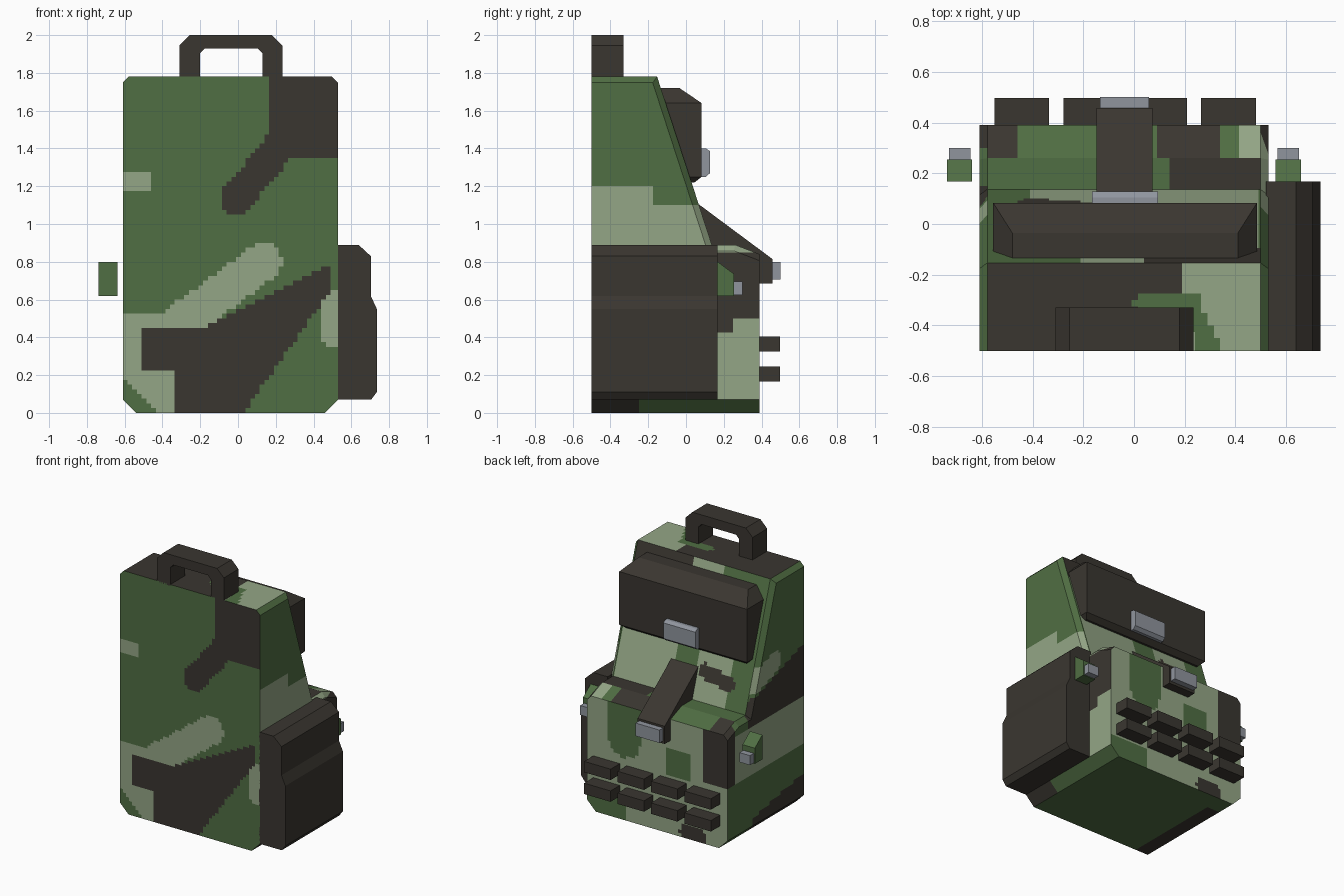
import bpy, bmesh
from mathutils import Vector

if "Cube" in bpy.data.objects:
    bpy.data.objects.remove(bpy.data.objects["Cube"])


def material(name, rgb):
    m = bpy.data.materials.new(name)
    m.diffuse_color = (*[((c / 255 + 0.055) / 1.055) ** 2.4 for c in rgb], 1)
    m.use_nodes = True
    m.node_tree.nodes["Principled BSDF"].inputs["Base Color"].default_value = m.diffuse_color
    return m


GREEN = material("forest_green", (80, 110, 67))
LIGHT = material("sage_green", (148, 166, 134))
DARK = material("dark_brown", (58, 54, 48))
METAL = material("buckle_grey", (144, 149, 158))
CX = -0.04  # middle of the bag in x


def finish(bm, name, *mats):
    bmesh.ops.recalc_face_normals(bm, faces=bm.faces)
    me = bpy.data.meshes.new(name)
    bm.to_mesh(me)
    bm.free()
    for m in mats:
        me.materials.append(m)
    ob = bpy.data.objects.new(name, me)
    bpy.context.collection.objects.link(ob)
    return ob


def prism(profile, a, b, axis):
    """Extrude a 2D profile from a to b along x (profile = y,z) or y (profile = x,z)."""
    bm = bmesh.new()
    put = (lambda p, t: (t, *p)) if axis == 'x' else (lambda p, t: (p[0], t, p[1]))
    ends = [[bm.verts.new(put(p, t)) for p in profile] for t in (a, b)]
    bm.faces.new(ends[0])
    bm.faces.new(ends[1][::-1])
    for i in range(len(profile)):
        bm.faces.new((ends[0][i - 1], ends[1][i - 1], ends[1][i], ends[0][i]))
    bmesh.ops.recalc_face_normals(bm, faces=bm.faces)
    return bm


def box(name, x, y, z, mat):
    return finish(prism([(y[0], z[0]), (y[1], z[0]), (y[1], z[1]), (y[0], z[1])], *x, 'x'), name, mat)


# Camouflage rules: one small function per side, returning a material slot
G, L, D = 0, 1, 2


def stroke(u, v, u1, v1, u2, v2, r):
    """True within r of the line from (u1, v1) to (u2, v2)."""
    p, a, d = Vector((u, v)), Vector((u1, v1)), Vector((u2 - u1, v2 - v1))
    t = min(1, max(0, (p - a).dot(d) / d.dot(d)))
    return (p - a - d * t).length < r


def front(x, z):
    if x > 0.17 and z > 1.34 or stroke(x, z, 0.26, 1.46, -0.01, 1.13, 0.085):
        return D
    if -0.33 < x < 0.48 and 1.4 * x - 0.04 < z < max(0.46, 0.54 + 0.5 * x) or -0.52 < x < 0 and 0.22 < z < 0.46:
        return D
    if x < -0.33 and z < 0.52:
        return G if x + z < -0.42 else L
    if stroke(x, z, -0.3, 0.48, 0.13, 0.8, 0.1) or stroke(x, z, 0.53, 0.56, 0.53, 0.44, 0.1):
        return L
    return L if x < -0.46 and 1.17 < z < 1.28 else G


def right(y, z):
    if y > 0.15 and z < 0.85:
        return D if z > (0.51 if y > 0.24 else 0.42) else L if z > 0.07 else G
    if z < 0.07:
        return D if y < -0.25 else G
    return L if z < (1.2 if y < -0.18 else 1.1) else G


def left(y, z):
    if y > 0.31 and 0.46 < z or z < 0.14 - 0.2 * y and y < 0.1:
        return D
    if y < 0.16 and 0.8 < z < 1.02 - 0.33 * y:
        return D
    if 0.45 < z < 0.8 or stroke(y, z, -0.15, 1.17, 0.08, 1.1, 0.08):
        return L
    return G


def pocket(x, z):
    if x < -0.41 and z > 0.46 or stroke(x, z, -0.38, 0.04, -0.28, 0.04, 0.06):
        return D
    if stroke(x, z, 0.23, 0.59, 0.23, 0.9, 0.13) or -0.32 < x < -0.12 and 0.42 < z < 0.62:
        return G
    return G if x > 0.22 and z < 0.14 else L


def slope(x, z):
    if stroke(x, z, -0.4, 1.05, -0.2, 1.09, 0.05):
        return D
    if z > 1.6:
        return L if -0.21 < x < 0.04 else D if x > 0.04 else G
    return L if -0.4 < x < -0.14 or 0.05 < x < 0.48 else G


def pocket_top(x, y):
    if y > 0.26:
        return L if x > 0.42 else D if x < -0.47 or 0.08 < x < 0.35 else G
    return D if x > 0.15 else G


def top(x, y):
    if x < -0.575 or stroke(x, y, 0.03, -0.31, 0.22, -0.31, 0.03) or stroke(x, y, 0.22, -0.31, 0.3, -0.5, 0.04):
        return G
    return L if x > 0.18 else D


def bottom(x, y):
    return D if x < -0.44 and y < 0.25 else G


def camo(n, c):
    if abs(n.x) > 0.5:
        return (right if n.x > 0 else left)(c.y, c.z)
    if n.y < -0.5:
        return front(c.x, c.z)
    if n.z < -0.5:
        return bottom(c.x, c.y)
    if n.z > 0.5:
        return (top if c.z > 1.5 else pocket_top)(c.x, c.y)
    return (slope if c.z > 0.89 else pocket)(c.x, c.z)


# Main bag: side profile with bevelled side edges, gridded so the camouflage can be painted
bm = prism([(-0.5, 0), (0.39, 0), (0.39, 0.84), (0.26, 0.89), (0.137, 0.89), (-0.153, 1.78), (-0.5, 1.78)],
           -0.61, 0.53, 'x')


def side_edges(test):
    return [e for e in bm.edges if abs(e.verts[0].co.x - e.verts[1].co.x) < 1e-4
            and test([v.co.z for v in e.verts])]


bmesh.ops.bevel(bm, geom=side_edges(lambda z: max(z) < 0.01), offset=0.07, segments=1, affect='EDGES')
bmesh.ops.bevel(bm, geom=side_edges(lambda z: min(z) > 0.8), offset=0.032, segments=1, affect='EDGES')
STEP = 0.025
for axis, lo, hi in ((0, -0.61, 0.53), (1, -0.5, 0.39), (2, 0, 1.78)):
    no = Vector([float(i == axis) for i in range(3)])
    for k in range(1, int((hi - lo) / STEP) + 1):
        bmesh.ops.bisect_plane(bm, geom=bm.verts[:] + bm.edges[:] + bm.faces[:], dist=1e-5,
                               plane_co=no * (lo + k * STEP), plane_no=no)
bmesh.ops.recalc_face_normals(bm, faces=bm.faces)
for f in bm.faces:
    f.normal_update()
    f.material_index = camo(f.normal, f.calc_center_median())
finish(bm, "bag_body", GREEN, LIGHT, DARK)

# Carry handle
outer = [(-0.31, 1.77), (-0.31, 1.945), (-0.255, 2.0), (0.18, 2.0), (0.235, 1.945), (0.235, 1.77)]
inner = [(0.13, 1.77), (0.13, 1.905), (0.105, 1.93), (-0.175, 1.93), (-0.2, 1.905), (-0.2, 1.77)]
finish(prism(outer + inner, -0.5, -0.33, 'y'), "carry_handle", DARK)

# Side pouch
finish(prism([(0.52, 0.07), (0.705, 0.07), (0.735, 0.11), (0.735, 0.55), (0.703, 0.62), (0.703, 0.83),
              (0.638, 0.89), (0.52, 0.89)], -0.5, 0.168, 'y'), "side_pouch", DARK)

# Top flap: stacked rectangles with chamfered top and bottom
bm = bmesh.new()
rings = []
for z, half, y in ((1.22, 0.49, 0.045), (1.25, 0.52, 0.083), (1.64, 0.52, 0.083), (1.72, 0.445, -0.035)):
    x0, x1 = CX + 0.005 - half, CX + 0.005 + half
    rings.append([bm.verts.new((x, yy, z)) for x, yy in ((x0, -0.135), (x1, -0.135), (x1, y), (x0, y))])
bm.faces.new(rings[0])
bm.faces.new(rings[-1])
for a, b in zip(rings, rings[1:]):
    for i in range(4):
        bm.faces.new((a[i - 1], a[i], b[i], b[i - 1]))
finish(bm, "top_flap", DARK)
finish(prism([(0.075, 1.25), (0.105, 1.25), (0.128, 1.27), (0.128, 1.385), (0.105, 1.4), (0.075, 1.4)],
             -0.165, 0.095, 'x'), "flap_buckle", METAL)

# Pocket strap and buckle
finish(prism([(0.06, 1.11), (0.457, 0.815), (0.457, 0.685), (0.38, 0.685), (0.38, 0.83), (0.25, 0.88),
              (0.13, 0.88)], -0.147, 0.073, 'x'), "pocket_strap", DARK)
box("pocket_buckle", (-0.135, 0.06), (0.45, 0.5), (0.705, 0.8), METAL)

# Side straps and their buckles, mirrored about the bag middle
for s, tag in ((-1, "left"), (1, "right")):
    finish(prism([(0.168, 0.62), (0.255, 0.62), (0.255, 0.735), (0.168, 0.8)],
                 CX + s * 0.598, CX + s * 0.698, 'x'), "side_strap_" + tag, GREEN)
    box("side_buckle_" + tag, (CX + s * 0.605, CX + s * 0.69), (0.25, 0.3), (0.625, 0.695), METAL)

# Two rows of webbing loops
for row, z in enumerate((0.165, 0.325)):
    for col in range(4):
        x = -0.55 + col * 0.2717
        box(f"webbing_loop_{row}_{col}", (x, x + 0.215), (0.38, 0.497), (z, z + 0.08), DARK)
